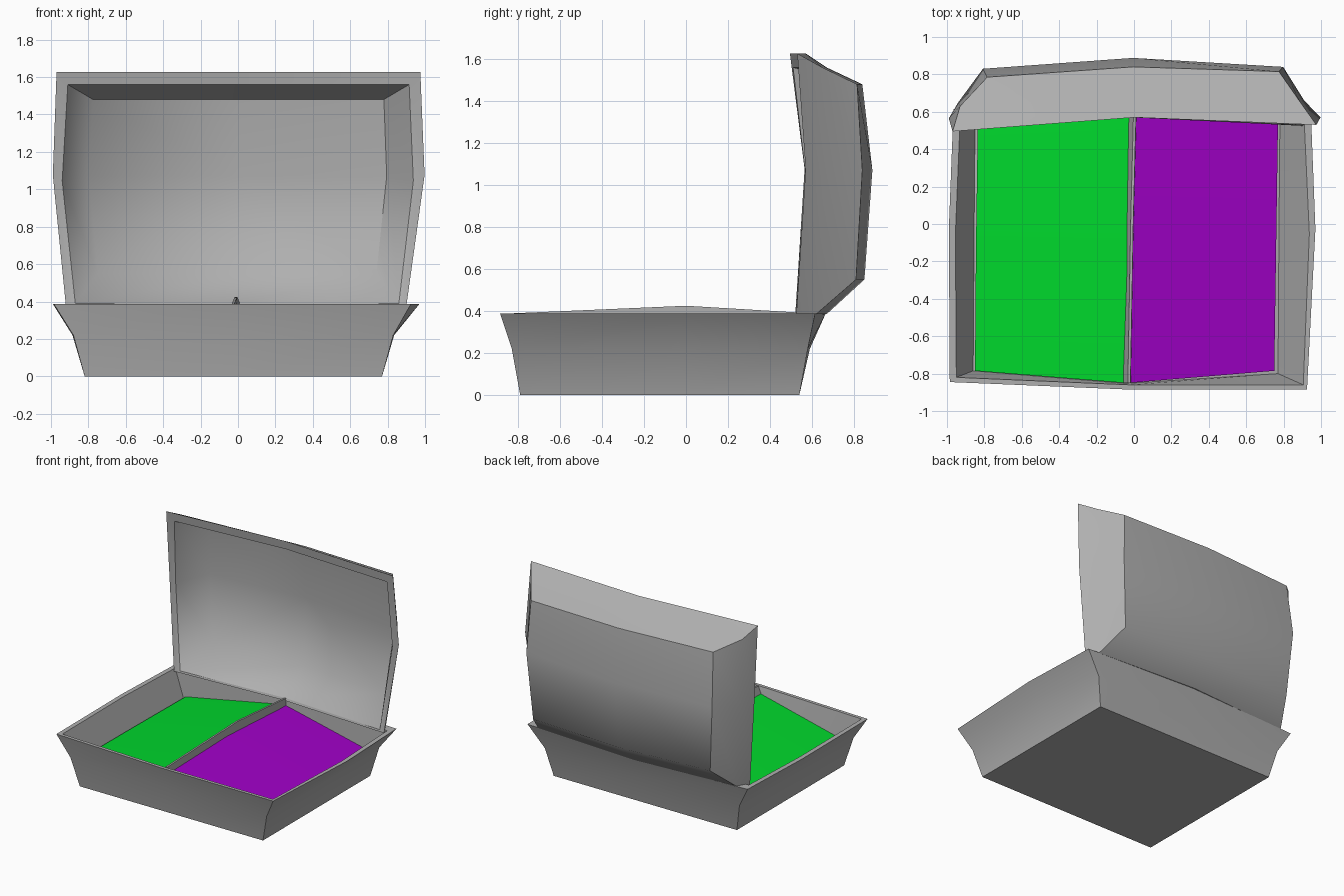
import bpy, bmesh, math

if "Cube" in bpy.data.objects:
    bpy.data.objects.remove(bpy.data.objects["Cube"])

GREY = bpy.data.materials.new("grey")
GREY.diffuse_color = (.43, .43, .43, 1)
GREY.use_nodes = True
GREY.node_tree.nodes["Principled BSDF"].inputs["Base Color"].default_value = GREY.diffuse_color


def finish(name, bm, mat=GREY, soft=()):
    """Smooth shading with sharp edges above 30 degrees, except the soft ones."""
    bmesh.ops.recalc_face_normals(bm, faces=bm.faces)
    for f in bm.faces:
        f.smooth = True
    for e in bm.edges:
        if len(e.link_faces) == 2 and e not in soft:
            e.smooth = e.calc_face_angle() < math.radians(30)
    me = bpy.data.meshes.new(name)
    bm.to_mesh(me)
    bm.free()
    me.materials.append(mat)
    ob = bpy.data.objects.new(name, me)
    bpy.context.collection.objects.link(ob)
    return ob


def ring(low, high, v, bow, h):
    """Rounded-out rectangle: four corners plus four side midpoints.
    low/high: u range of the lower and upper side,
    v: lower left, upper and (optional) lower right v,
    bow: outward shift of lower, right, upper, left midpoint, h: height(s)."""
    vl, vh, vr = v if len(v) == 3 else (*v, v[0])
    vm = vl + .56 * (vh - vl)
    uv = [(low[0], vl), (sum(low) / 2, (vl + vr) / 2 - bow[0]), (low[1], vr),
          ((low[1] + high[1]) / 2 + bow[1], vm), (high[1], vh),
          (sum(high) / 2, vh + bow[2]), (high[0], vh),
          ((low[0] + high[0]) / 2 - bow[3], vm)]
    hs = h if isinstance(h, list) else [h] * 8
    return [(a, b, c) for (a, b), c in zip(uv, hs)]


def shell(name, rings, start, end, place, soft_pairs=()):
    """Loft the rings and close both ends with a 2 x 2 cap at centre height.
    soft_pairs: ((ring, point), (ring, point)) edges that stay smooth."""
    bm = bmesh.new()
    rows = [[bm.verts.new(place(*p)) for p in r] for r in rings]
    for a, b in zip(rows, rows[1:]):
        for i in range(8):
            j = (i + 1) % 8
            bm.faces.new((a[i], a[j], b[j], b[i]))
    for row, pts, h in ((rows[0], rings[0], start), (rows[-1], rings[-1], end)):
        c = bm.verts.new(place((pts[1][0] + pts[5][0]) / 2, (pts[3][1] + pts[7][1]) / 2, h))
        for i in (0, 2, 4, 6):
            bm.faces.new((row[i], row[i + 1], c, row[i - 1]))
    soft = {bm.edges.get((rows[r][i], rows[s][j])) for (r, i), (s, j) in soft_pairs}
    return finish(name, bm, soft=soft)


# lower tray: outside wall, rim, inside wall, raised floor
b = (-.82, .77)
shell("tray", [
    ring(b, b, (-.79, .54), (0, 0, 0, 0), 0),
    ring((-.88, .83), (-.87, .82), (-.82, .58, -.83), (.005, .01, .01, .01), .22),
    ring((-.985, .925), (-.965, .945), (-.845, .615, -.885), (.02, .035, .05, .015), .387),
    ring((-.95, .905), (-.93, .91), (-.82, .55, -.86), (.02, .03, .03, .015), .387),
    ring((-.86, .77), (-.85, .78), (-.785, .54, -.80), (.06, 0, .04, 0),
         [.17, .31, .17, .17, .17, .31, .17, .17]),
], 0, .33, lambda u, v, h: (u, v, h))

# opened lid: outside, rim, hollow inside (lower and left creases are soft)
soft = [((0, 0), (0, 1)), ((0, 1), (0, 2))]
soft += [((4, i), (4, j)) for i, j in ((0, 1), (1, 2), (0, 7), (7, 6))]
soft += [((3, 0), (4, 0)), ((3, 2), (4, 2))]
shell("lid", [
    ring((-.77, .76), (-.785, .775), (.55, 1.48), (0, .03, 0, .03),
         [.80, .85, .81, .84, .815, .84, .785, .83]),
    ring((-.87, .85), (-.93, .89), (.385, 1.56), (0, .04, 0, .04),
         [.615, .67, .62, .66, .65, .67, .63, .65]),
    ring((-.92, .90), (-.97, .975), (.375, 1.627), (0, .06, 0, .045),
         [.52, .57, .525, .57, .53, .57, .495, .565]),
    ring((-.87, .86), (-.91, .915), (.39, 1.56), (0, .05, 0, .05),
         [.525, .58, .53, .575, .54, .58, .51, .57]),
    ring((-.75, .74), (-.775, .78), (.55, 1.48), (0, .035, 0, .035),
         [.77, .82, .78, .80, .775, .80, .755, .79]),
], .888, .85, lambda u, v, h: (u, h, v), soft)


# sloping coloured panels rising towards the divider
def panel(name, outer, inner, color):
    mat = bpy.data.materials.new(name)
    mat.diffuse_color = color
    mat.use_nodes = True
    mat.node_tree.nodes["Principled BSDF"].inputs["Base Color"].default_value = mat.diffuse_color
    bm = bmesh.new()
    side = 1 if outer[0] > inner[0] else -1
    rows = [[bm.verts.new(p) for p in ((outer[i], oy, .19), (inner[i], iy, iz))]
            for i, (oy, iy, iz) in enumerate(((-.785, -.85, .335), (-.12, -.13, .36), (.545, .58, .335)))]
    for a, c in zip(rows, rows[1:]):
        bm.faces.new((a[0], c[0], c[1], a[1])[::side])
    finish(name, bm, mat)


panel("left_panel", (-.85, -.845, -.835), (-.045, -.03, -.01), (.0, .68, .025, 1))
panel("right_panel", (.75, .76, .77), (-.03, -.015, .0), (.35, .0, .57, 1))

# thin bowed divider between the panels
bm = bmesh.new()
rows = [[bm.verts.new(p) for p in ((x - .022, y, .335), (x + .018, y, .335),
                                   (x + .016, y, z), (x + .002, y, z))]
        for x, y, z in ((-.035, -.85, .388), (-.02, 0, .425), (-.005, .585, .39))]
for a, c in zip(rows, rows[1:]):
    for i in range(4):
        bm.faces.new((a[i], a[(i + 1) % 4], c[(i + 1) % 4], c[i]))
bm.faces.new(rows[0])
bm.faces.new(rows[-1])
finish("divider", bm)
